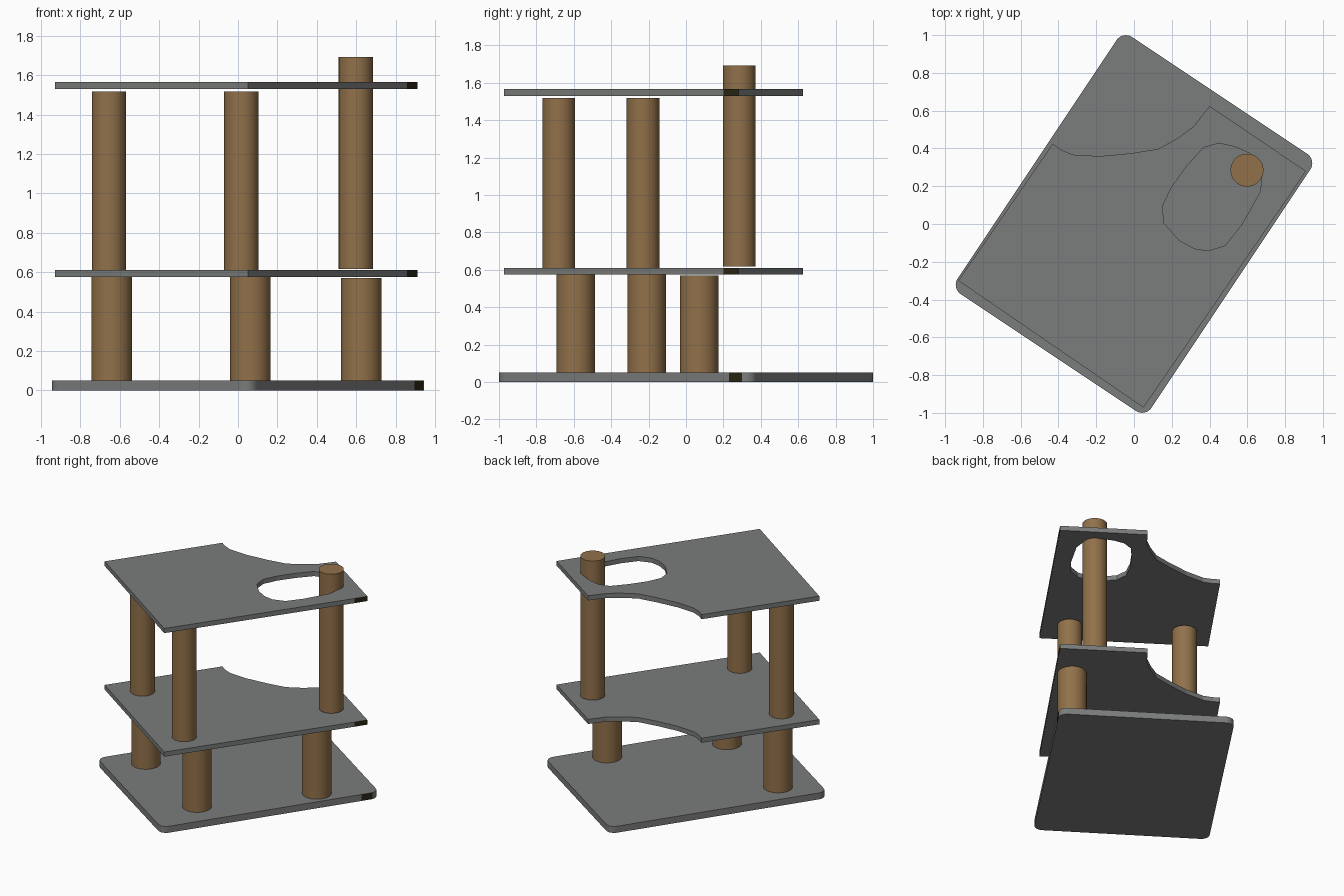
import bpy, bmesh, math
from mathutils import Vector

if "Cube" in bpy.data.objects:
    bpy.data.objects.remove(bpy.data.objects["Cube"])


def material(name, rgb):
    m = bpy.data.materials.new(name)
    m.diffuse_color = (*rgb, 1)
    m.use_nodes = True
    m.node_tree.nodes["Principled BSDF"].inputs["Base Color"].default_value = m.diffuse_color
    return m


GREY = material("grey board", (0.195, 0.205, 0.198))
WOOD = material("brown wood", (0.285, 0.165, 0.068))
DARK = material("dark edge mark", (0.022, 0.019, 0.007))


def slab(name, outlines, z0, z1, mark):
    """Extrude an outline (plus optional holes); mark = (y min, y max) of dark edge faces."""
    bm = bmesh.new()
    edges = []
    for pts in outlines:
        vs = [bm.verts.new((x, y, z0)) for x, y in pts]
        edges += [bm.edges.new((vs[i - 1], vs[i])) for i in range(len(vs))]
    bmesh.ops.triangle_fill(bm, edges=edges, use_beauty=True, normal=(0, 0, 1))
    res = bmesh.ops.extrude_face_region(bm, geom=bm.faces[:], use_keep_orig=True)
    bmesh.ops.translate(bm, vec=(0, 0, z1 - z0),
                        verts=[g for g in res["geom"] if isinstance(g, bmesh.types.BMVert)])
    bmesh.ops.recalc_face_normals(bm, faces=bm.faces[:])
    for f in bm.faces:
        c = f.calc_center_median()
        if abs(f.normal.z) < 0.5 and c.x > 0.85 and mark[0] < c.y < mark[1] and f.normal.x > 0.5:
            f.material_index = 1
    me = bpy.data.meshes.new(name)
    bm.to_mesh(me)
    bm.free()
    me.materials.append(GREY)
    me.materials.append(DARK)
    ob = bpy.data.objects.new(name, me)
    bpy.context.collection.objects.link(ob)
    return ob


def post(name, x, y, r, z0, z1):
    bpy.ops.mesh.primitive_cylinder_add(vertices=48, radius=r, depth=z1 - z0,
                                        location=(x, y, (z0 + z1) / 2))
    ob = bpy.context.object
    ob.name = name
    ob.data.materials.append(WOOD)
    bpy.ops.object.shade_smooth_by_angle(angle=math.radians(35))


# Base: rotated rectangle with rounded corners
ang = math.atan(1.5)
u = Vector((math.cos(ang), math.sin(ang)))
n = Vector((-u.y, u.x))
A, B, R = 0.758, 0.557, 0.06
base = []
for k, (su, sn) in enumerate([(1, -1), (1, 1), (-1, 1), (-1, -1)]):
    c = u * A * su + n * B * sn
    for i in range(9):
        a = ang + math.radians(-90 + 90 * k + 90 * i / 8)
        base.append((c.x + R * math.cos(a), c.y + R * math.sin(a)))
start = u * (A - 0.07) - n * (B + R)          # start of the dark edge mark
base.append((start.x, start.y))
slab("base_board", [base], 0, 0.05, (0.23, 0.30))

# Shelves: sharp corners with a curved cut-out at the back
shelf = [(-0.93, -0.30), (0.05, -0.972), (0.857, 0.20), (0.91, 0.28), (0.40, 0.625),
         (0.314, 0.515), (0.224, 0.45), (0.13, 0.398), (-0.01, 0.375), (-0.18, 0.359),
         (-0.325, 0.367), (-0.39, 0.395), (-0.43, 0.425)]
hole = [(0.15, 0.092), (0.16, 0.003), (0.24, -0.087), (0.32, -0.13), (0.393, -0.142),
        (0.483, -0.113), (0.567, -0.008), (0.668, 0.17), (0.678, 0.26), (0.66, 0.325),
        (0.61, 0.375), (0.53, 0.41), (0.45, 0.427), (0.367, 0.404), (0.277, 0.303),
        (0.198, 0.193)]
slab("middle_shelf", [shelf], 0.575, 0.611, (0.20, 0.28))
slab("top_shelf", [shelf, hole], 1.53, 1.566, (0.20, 0.28))

# Thick lower posts
post("lower_post_left", -0.64, -0.21, 0.103, 0.05, 0.576)
post("lower_post_front", 0.063, -0.59, 0.103, 0.05, 0.576)
post("lower_post_right", 0.625, 0.07, 0.103, 0.05, 0.57)

# Thinner upper posts, the right one rising through the hole
post("upper_post_left", -0.655, -0.23, 0.087, 0.611, 1.518)
post("upper_post_front", 0.017, -0.68, 0.087, 0.611, 1.518)
post("tall_post_right", 0.598, 0.285, 0.087, 0.617, 1.692)
